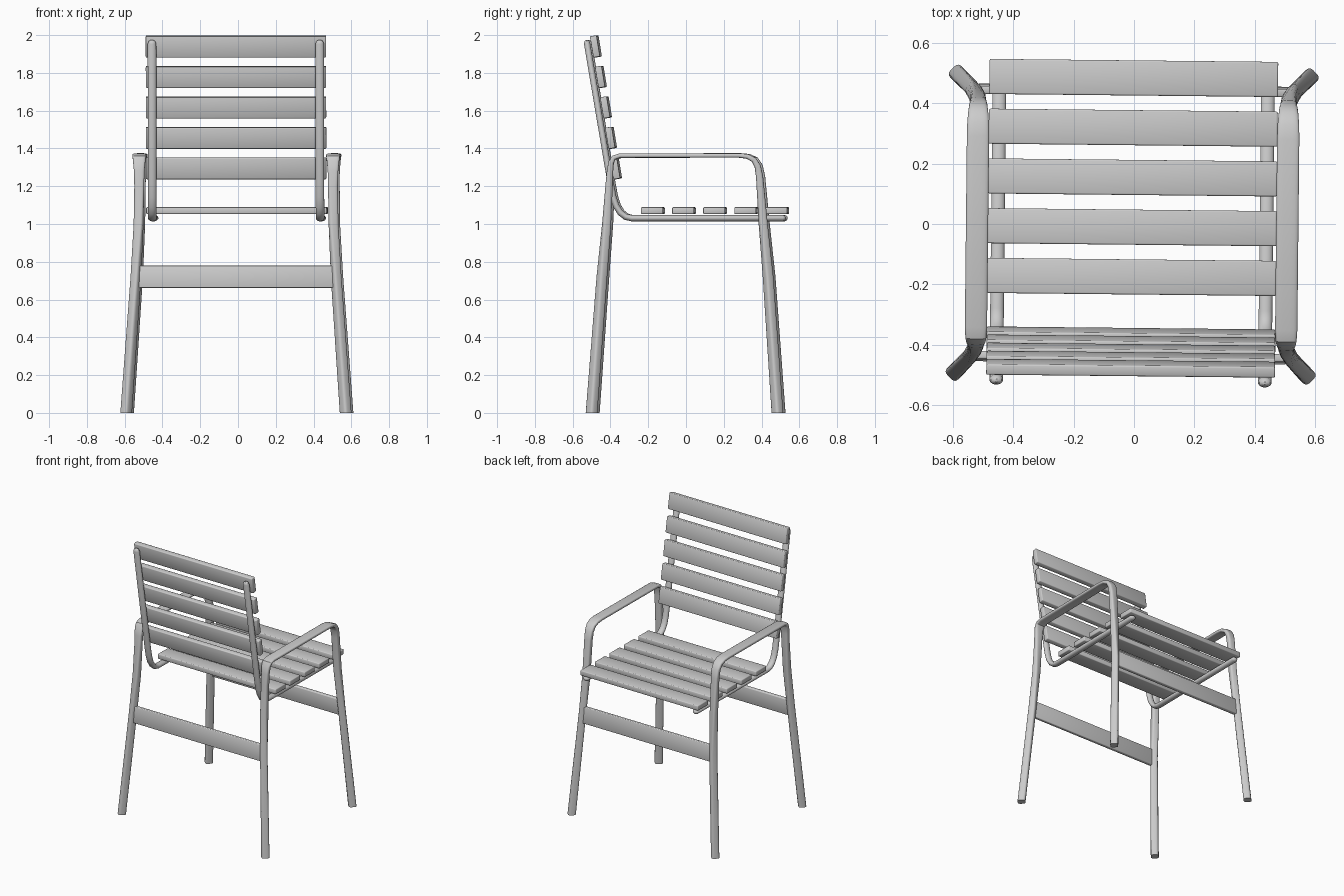
import bpy, bmesh, math
from mathutils import Vector, Matrix

if "Cube" in bpy.data.objects:
    bpy.data.objects.remove(bpy.data.objects["Cube"])

# Whole chair sits very slightly turned and offset
PLACE = Matrix.Translation((-0.006, 0, 0)) @ Matrix.Rotation(math.radians(-0.6), 4, 'Z')


def finish(bm, name, angle=35):
    bmesh.ops.recalc_face_normals(bm, faces=bm.faces)
    me = bpy.data.meshes.new(name)
    bm.to_mesh(me)
    bm.free()
    me.transform(PLACE)
    ob = bpy.data.objects.new(name, me)
    bpy.context.collection.objects.link(ob)
    bpy.ops.object.select_all(action='DESELECT')
    ob.select_set(True)
    bpy.context.view_layer.objects.active = ob
    bpy.ops.object.shade_smooth_by_angle(angle=math.radians(angle))
    return ob


def loft(name, stations, side, sides=16, power=2.0, flat_ends=False):
    """Sweep a superellipse through (x, y, z, width, thickness, twist) stations."""
    bm = bmesh.new()
    pts = [Vector(s[:3]) for s in stations]
    rings = []
    for i, s in enumerate(stations):
        a, b = pts[max(i - 1, 0)], pts[min(i + 1, len(pts) - 1)]
        d1, d2 = (pts[i] - a), (b - pts[i])
        tan = (d1.normalized() + d2.normalized()).normalized()
        u = Vector((1, 0, 0))
        u = (u - tan * u.dot(tan)).normalized()
        v = tan.cross(u)
        c, sn = math.cos(math.radians(s[5])), math.sin(math.radians(s[5]))
        ring = []
        for k in range(sides):
            t = 2 * math.pi * (k + 0.5) / sides
            ca, sa = math.cos(t), math.sin(t)
            p = math.copysign(abs(ca) ** (2 / power), ca) * s[3] / 2
            q = math.copysign(abs(sa) ** (2 / power), sa) * s[4] / 2
            co = pts[i] + u * (p * c - q * sn) + v * (p * sn + q * c)
            if flat_ends and i in (0, len(pts) - 1):
                co.z = 0
            co.x *= side
            ring.append(bm.verts.new(co))
        rings.append(ring)
    for r0, r1 in zip(rings, rings[1:]):
        for k in range(sides):
            j = (k + 1) % sides
            bm.faces.new((r0[k], r0[j], r1[j], r1[k]))
    bm.faces.new(rings[0])
    bm.faces.new(rings[-1])
    return finish(bm, name)


def board(name, length, depth, height, centre, tilt=0, bevel=0.005):
    bm = bmesh.new()
    m = (Matrix.Translation(centre) @ Matrix.Rotation(math.radians(tilt), 4, 'X')
         @ Matrix.Diagonal((length, depth, height, 1)))
    bmesh.ops.create_cube(bm, size=1, matrix=m)
    bmesh.ops.bevel(bm, geom=bm.edges[:], offset=bevel, segments=2,
                    profile=0.5, affect='EDGES')
    return finish(bm, name, 50)


# Leg, armrest and leg in one bent tube
leg_arm = [
    (.581, -.494, 0, .053, .053, 45),
    (.530, -.440, .72, .049, .049, 35),
    (.516, -.415, 1.0, .050, .045, 12),
    (.513, -.402, 1.2, .052, .039, 0),
    (.513, -.397, 1.28, .056, .034, 0),
    (.513, -.391, 1.325, .064, .030, 0),
    (.513, -.377, 1.351, .070, .026, 0),
    (.513, -.345, 1.362, .074, .024, 0),
    (.513, .285, 1.363, .074, .024, 0),
    (.513, .330, 1.358, .072, .026, 0),
    (.513, .365, 1.340, .066, .030, 0),
    (.513, .385, 1.305, .060, .034, 0),
    (.513, .395, 1.25, .054, .038, 0),
    (.516, .414, 1.0, .050, .045, -12),
    (.530, .440, .72, .049, .049, -35),
    (.581, .490, 0, .053, .053, -45),
]

# Bent rail under the seat and up the back, with domed ends
rail_path = [
    (.533, 1.031, .3), (.528, 1.031, .75), (.518, 1.031, 1), (-.285, 1.031, 1),
    (-.315, 1.038, 1), (-.343, 1.060, 1), (-.365, 1.095, 1), (-.381, 1.145, 1),
    (-.395, 1.22, 1), (-.519, 1.955, 1), (-.521, 1.968, .75), (-.522, 1.974, .3),
]
rail = [(.444, y, z, .046 * s, .034 * s, 0) for y, z, s in rail_path]

for side, word in ((-1, "left"), (1, "right")):
    loft(f"{word}_legs_and_armrest", leg_arm, side, sides=20, power=3.6, flat_ends=True)
    loft(f"{word}_seat_and_back_rail", rail, side)

# Seat and back slats
for i in range(5):
    board(f"seat_slat_{i + 1}", .955, .116, .036, (0, -.175 + .1645 * i, 1.071))
    t = i / 4
    board(f"back_slat_{i + 1}", .955, .036, .114,
          (0, -.370 - .107 * t, 1.295 + .645 * t), tilt=9.4)

# Cross boards between the legs
for s, word in ((-1, "near_backrest"), (1, "near_seat_edge")):
    board(f"cross_board_{word}", 1.03, .026, .118, (0, s * .442, .72), tilt=-s * -4.3)
